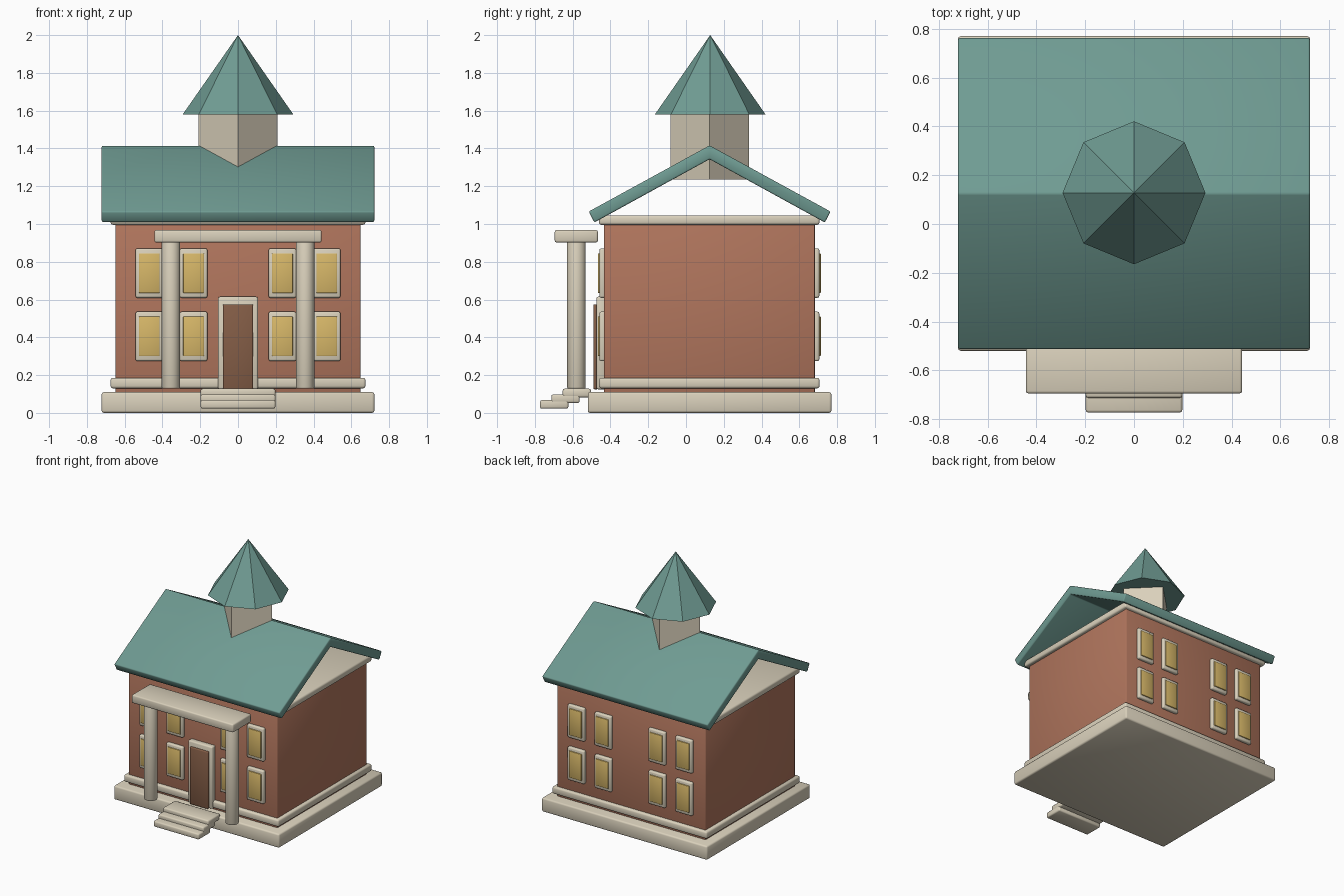
import bpy, bmesh, math
from mathutils import Matrix

if "Cube" in bpy.data.objects:
    bpy.data.objects.remove(bpy.data.objects["Cube"], do_unlink=True)


def material(name, rgb):
    m = bpy.data.materials.new(name)
    m.use_nodes = True
    m.diffuse_color = (*rgb, 1)
    m.node_tree.nodes["Principled BSDF"].inputs["Base Color"].default_value = (*rgb, 1)
    return m


CREAM = material("cream stone", (0.70, 0.635, 0.50))
BRICK = material("red brick", (0.44, 0.18, 0.11))
GREEN = material("green roof", (0.16, 0.33, 0.29))
AMBER = material("amber glass", (0.68, 0.475, 0.14))
BROWN = material("brown door", (0.23, 0.11, 0.062))


def finish(name, bm, mat, bevel=0.0, smooth=True):
    """Bevel the sharp edges, then turn the mesh into an object."""
    bmesh.ops.recalc_face_normals(bm, faces=bm.faces)
    if bevel:
        sharp = [e for e in bm.edges if e.calc_face_angle(0) > 0.6]
        bmesh.ops.bevel(bm, geom=sharp, offset=bevel, segments=2, profile=0.5,
                        affect='EDGES', clamp_overlap=True)
    mesh = bpy.data.meshes.new(name)
    bm.to_mesh(mesh)
    bm.free()
    mesh.materials.append(mat)
    obj = bpy.data.objects.new(name, mesh)
    bpy.context.collection.objects.link(obj)
    if smooth:
        bpy.ops.object.select_all(action='DESELECT')
        obj.select_set(True)
        bpy.context.view_layer.objects.active = obj
        bpy.ops.object.shade_smooth_by_angle(angle=math.radians(50))
    return obj


def box(name, mat, x, y, z, bevel=0.01):
    """Box from (low, high) ranges on each axis."""
    bm = bmesh.new()
    bmesh.ops.create_cube(bm, size=1)
    for v in bm.verts:
        v.co = [(a + b) / 2 + c * (b - a) for c, (a, b) in zip(v.co, (x, y, z))]
    return finish(name, bm, mat, bevel)


def cone(name, mat, sides, r1, r2, x, y, z, bevel=0.0, smooth=False):
    bm = bmesh.new()
    bmesh.ops.create_cone(bm, cap_ends=True, segments=sides, radius1=r1, radius2=r2,
                          depth=z[1] - z[0],
                          matrix=Matrix.Translation((x, y, sum(z) / 2)))
    return finish(name, bm, mat, bevel, smooth)


MID = 0.125           # depth of the ridge and tower
FRONT, BACK = -0.435, 0.682

# Base, walls and trim bands
box("base_slab", CREAM, (-0.722, 0.722), (-0.52, 0.77), (0, 0.11), 0.012)
box("brick_walls", BRICK, (-0.648, 0.648), (FRONT, BACK), (0.1, 1.01), 0.006)
box("lower_trim", CREAM, (-0.675, 0.675), (-0.461, 0.707), (0.13, 0.186), 0.012)
box("cornice", CREAM, (-0.675, 0.675), (-0.461, 0.707), (0.996, 1.046), 0.012)

# Open gabled roof: a folded slab extruded along x
half = [(0.64, 1.066), (0.61, 1.008)]
profile = ([(0, 1.416)] + half + [(0, 1.343)]
           + [(-y, z) for y, z in reversed(half)])
bm = bmesh.new()
face = bm.faces.new([bm.verts.new((-0.722, MID + y, z)) for y, z in profile])
moved = bmesh.ops.extrude_face_region(bm, geom=[face])["geom"]
bmesh.ops.translate(bm, vec=(1.444, 0, 0),
                    verts=[v for v in moved if isinstance(v, bmesh.types.BMVert)])
finish("gable_roof", bm, GREEN, 0.008)

# Tower set cornerwise and its eight-sided spire
cone("tower", CREAM, 4, 0.208, 0.208, 0, MID, (1.235, 1.585))
cone("spire", GREEN, 8, 0.293, 0, 0, MID + 0.003, (1.58, 2.0))

# Portico
box("portico_beam", CREAM, (-0.443, 0.443), (-0.695, -0.466), (0.902, 0.968), 0.01)
for side, label in ((-1, "right"), (1, "left")):
    cone(label + "_column", CREAM, 24, 0.049, 0.049, side * 0.355, -0.58,
         (0.128, 0.91), 0.008, True)

# Steps, each higher and further back
for i in range(3):
    y, z = -0.773 + 0.06 * i, 0.022 + 0.03 * i
    box(f"step_{i + 1}", CREAM, (-0.198, 0.198), (y, y + 0.15), (z, z + 0.046), 0.01)

# Door
box("door_frame", CREAM, (-0.106, 0.106), (-0.475, FRONT + 0.01), (0.125, 0.615), 0.01)
box("door", BROWN, (-0.08, 0.08), (-0.491, -0.465), (0.125, 0.575), 0.006)

# Windows on the front and back walls
for wall, out, label in ((FRONT, -1, "front"), (BACK, 1, "back")):
    for row, zc in (("lower", 0.405), ("upper", 0.74)):
        for n, xc in enumerate((-0.47, -0.235, 0.235, 0.47), 1):
            for part, mat, w, h, proud, bevel in (
                    ("frame", CREAM, 0.073, 0.131, 0.024, 0.01),
                    ("pane", AMBER, 0.055, 0.105, 0.032, 0.004)):
                depth = sorted((wall - out * 0.01, wall + out * proud))
                box(f"{label}_{row}_window_{part}_{n}", mat,
                    (xc - w, xc + w), depth, (zc - h, zc + h), bevel)
